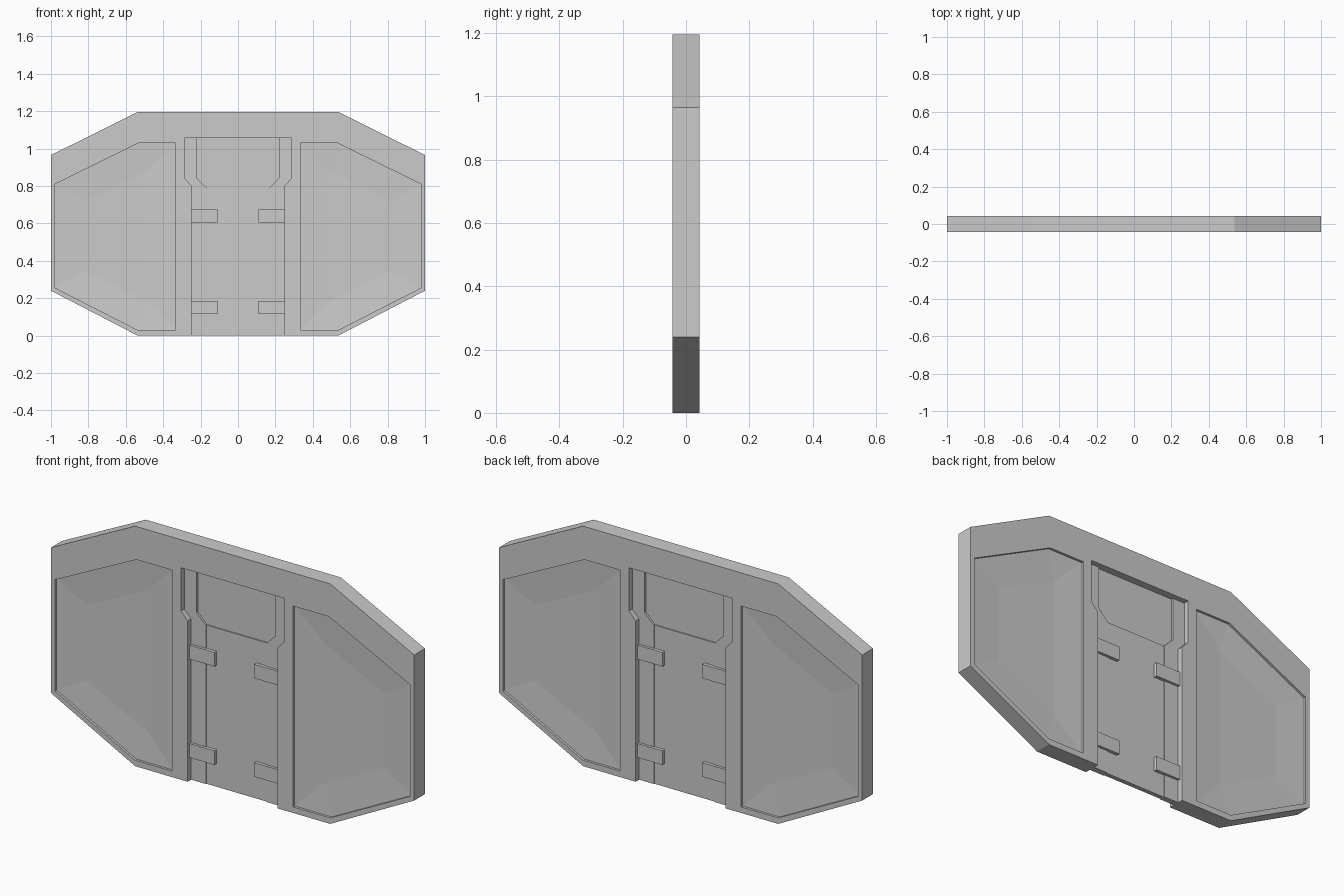
import bpy
import bmesh

cube = bpy.data.objects.get("Cube")
if cube:
    bpy.data.objects.remove(cube, do_unlink=True)

grey = bpy.data.materials.new("plain grey")
grey.use_nodes = True
color = (0.6, 0.6, 0.6, 1)
grey.diffuse_color = color
grey.node_tree.nodes["Principled BSDF"].inputs["Base Color"].default_value = color

HALF = 0.042  # half the door thickness


def finish(name, bm):
    bmesh.ops.recalc_face_normals(bm, faces=bm.faces)
    mesh = bpy.data.meshes.new(name)
    bm.to_mesh(mesh)
    bm.free()
    mesh.materials.append(grey)
    bpy.context.collection.objects.link(bpy.data.objects.new(name, mesh))


def lofted(name, rings, side=1):
    """Skin a stack of (profile, y) rings and cap both ends."""
    bm = bmesh.new()
    loops = []
    for profile, y in rings:
        shared = {}
        for p in profile:
            if p not in shared:
                shared[p] = bm.verts.new((p[0] * side, y, p[1]))
        loops.append([shared[p] for p in profile])
    for a, b in zip(loops, loops[1:]):
        for i in range(len(a)):
            j = (i + 1) % len(a)
            corners = list(dict.fromkeys((a[i], a[j], b[j], b[i])))
            if len(corners) > 2:
                bm.faces.new(corners)
    for loop in (loops[0], loops[-1]):
        bm.faces.new(list(dict.fromkeys(loop)))
    finish(name, bm)


def slab(name, profile, half, side=1):
    lofted(name, [(profile, -half), (profile, half)], side)


def box(x0, x1, z0, z1):
    return [(x0, z0), (x1, z0), (x1, z1), (x0, z1)]


# Side panel outlines: outer edge, sunken edge and flat middle
outer = [(0.248, 0), (0.537, 0), (1, 0.24), (1, 0.826),
         (0.537, 1.055), (0.285, 1.055), (0.285, 0.84), (0.248, 0.8)]
sunk = [(0.333, 0.03), (0.537, 0.03), (0.978, 0.255), (0.978, 0.81),
        (0.53, 1.03), (0.333, 1.03), (0.333, 0.84), (0.333, 0.8)]
low, high = (0.487, 0.182), (0.487, 0.882)
middle = [low, low, (0.82, 0.345), (0.82, 0.718),
          high, high, (0.487, 0.84), (0.487, 0.8)]

# Top band and the strip beside the window
band = [(0, 1.055), (0.537, 1.055), (1, 0.826), (1, 0.965), (0.537, 1.195), (0, 1.195)]
strip = [(0.167, 0), (0.26, 0), (0.26, 0.8), (0.29, 0.84), (0.29, 1.06),
         (0.218, 1.06), (0.218, 0.84), (0.167, 0.79)]

front = [(middle, -HALF + 0.02), (sunk, -HALF + 0.012), (sunk, -HALF), (outer, -HALF)]
back = [(p, -y) for p, y in reversed(front)]

for side, word in ((1, "left"), (-1, "right")):
    lofted(word + "_side_panel", front + back, side)
    slab(word + "_top_band", band, HALF, side)
    slab(word + "_inner_strip", strip, 0.015, side)
    # Clasps holding the centre panel
    for z, level in ((0.115, "lower"), (0.605, "upper")):
        slab(f"{word}_{level}_clasp", box(0.11, 0.26, z, z + 0.07), 0.028, side)

# Sunken centre panel with the deeper window above it
slab("centre_panel", box(-0.168, 0.168, 0, 0.79), 0.011)
slab("window_pane", box(-0.23, 0.23, 0.78, 1.06), 0.005)
